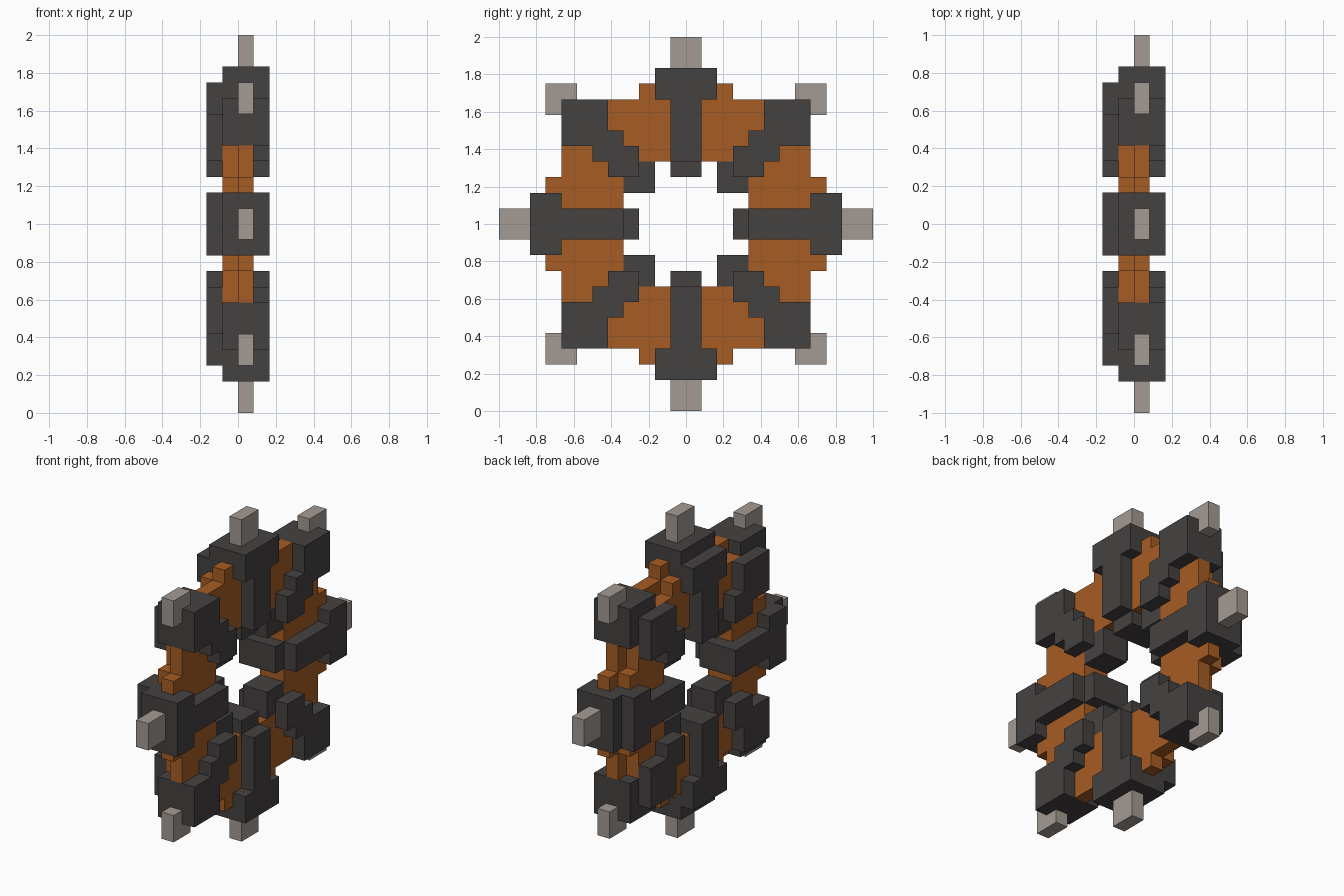
import bpy, bmesh

cube = bpy.data.objects.get("Cube")
if cube:
    bpy.data.objects.remove(cube, do_unlink=True)

U = 1 / 12  # one grid cell


def material(name, rgb):
    m = bpy.data.materials.new(name)
    m.use_nodes = True
    m.diffuse_color = (*rgb, 1)
    m.node_tree.nodes["Principled BSDF"].inputs["Base Color"].default_value = (*rgb, 1)
    return m


DARK = material("dark iron", (0.06, 0.053, 0.053))
ORANGE = material("burnt orange", (0.38, 0.107, 0.017))
GREY = material("warm grey", (0.37, 0.325, 0.295))


def add_box(bm, x, y, z):
    """Box given by its (min, max) cell range on each axis."""
    verts = bmesh.ops.create_cube(bm, size=1)["verts"]
    for v in verts:
        v.co = [(r[0] + r[1]) / 2 + c * (r[1] - r[0]) for r, c in zip((x, y, z), v.co)]


def part(name, mat, boxes, turn):
    """Make boxes for the top of the wheel, turned by quarter turns about x."""
    bm = bmesh.new()
    for b in boxes:
        add_box(bm, *b)
    for v in bm.verts:
        x, y, z = v.co
        for _ in range(turn):
            y, z = -z, y
        v.co = (x * U, y * U, z * U + 1)
    bmesh.ops.recalc_face_normals(bm, faces=bm.faces)
    if bm.calc_volume(signed=True) < 0:
        bmesh.ops.reverse_faces(bm, faces=bm.faces)
    me = bpy.data.meshes.new(name)
    bm.to_mesh(me)
    bm.free()
    me.materials.append(mat)
    ob = bpy.data.objects.new(name, me)
    bpy.context.collection.objects.link(ob)


def square(x, lo, hi):
    return (x, (lo, hi), (lo, hi))


for i, side in enumerate(("top", "front", "bottom", "back")):
    # rim segment, with the -x half one cell nearer the hub
    part(side + "_rim", ORANGE, [
        ((0, 1), (-5, 5), (4, 8)),
        ((-1, 0), (-5, 5), (4, 7)),
        ((0, 1), (-3, 3), (8, 9)),
        ((-1, 0), (-3, 3), (7, 8)),
    ], i)
    # straight spoke with a wide head
    part(side + "_spoke", DARK, [
        ((-1, 2), (-2, 2), (8, 10)),
        ((-2, -1), (-2, 2), (7, 9)),
        ((1, 2), (-1, 1), (4, 8)),
        ((-2, -1), (-1, 1), (3, 7)),
        ((-1, 1), (-1, 1), (3, 8)),
    ], i)
    part(side + "_spike", GREY, [((0, 1), (-1, 1), (10, 12))], i)
    # stepped corner brace
    part(side + "_corner_brace", DARK, [
        square((-1, 2), 5, 8),
        square((1, 2), 4, 6),
        square((1, 2), 3, 5),
        square((-2, -1), 4, 7),
        square((-2, -1), 3, 5),
        square((-1, 1), 2, 4),
    ], i)
    part(side + "_corner_spike", GREY, [square((0, 1), 7, 9)], i)
